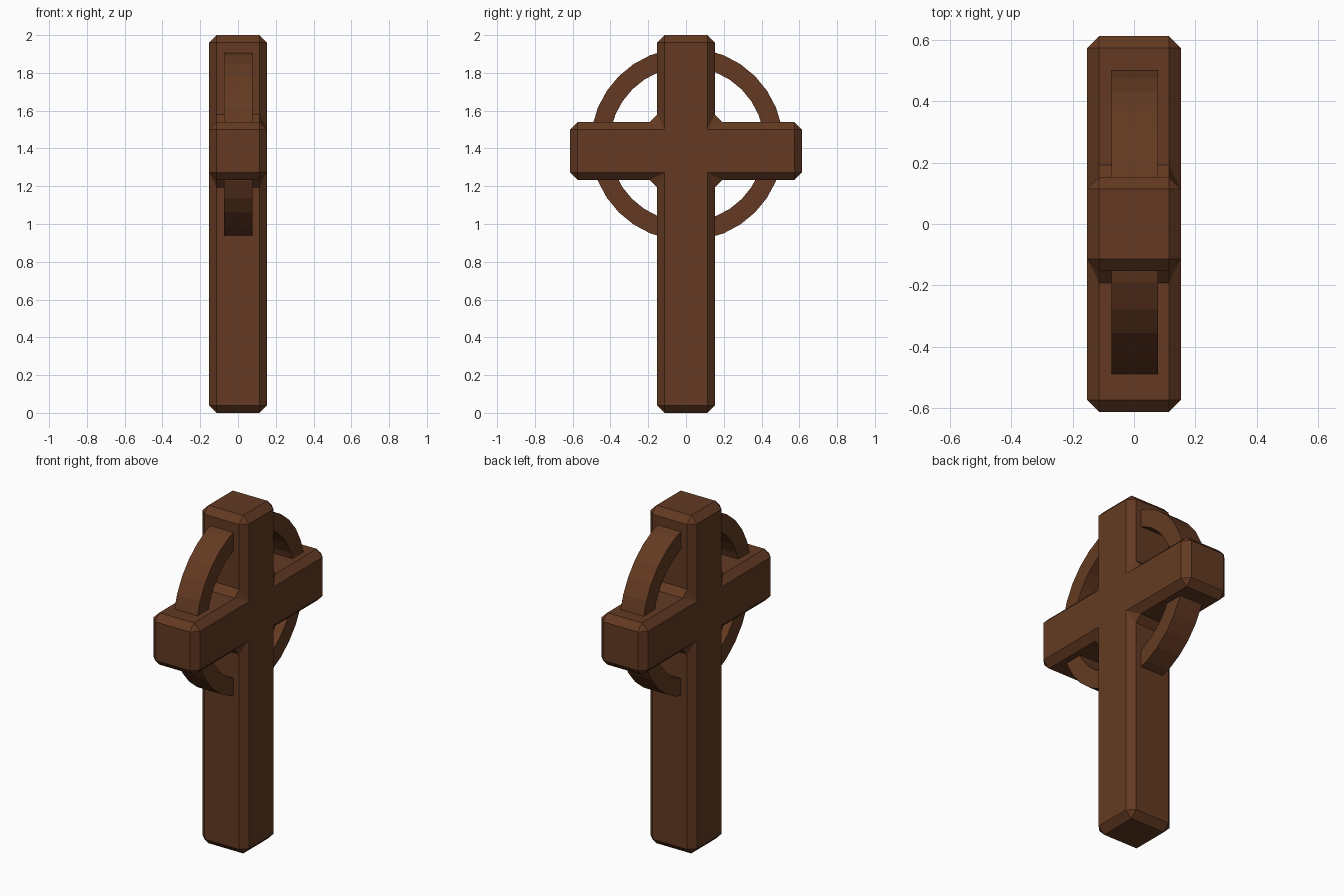
import bpy, bmesh, math

if "Cube" in bpy.data.objects:
    bpy.data.objects.remove(bpy.data.objects["Cube"])

wood = bpy.data.materials.new("brown_wood")
wood.diffuse_color = (0.125, 0.042, 0.016, 1)
wood.use_nodes = True
wood.node_tree.nodes["Principled BSDF"].inputs["Base Color"].default_value = wood.diffuse_color


def make_object(name, bm):
    bmesh.ops.recalc_face_normals(bm, faces=bm.faces[:])
    mesh = bpy.data.meshes.new(name)
    bm.to_mesh(mesh)
    bm.free()
    mesh.materials.append(wood)
    obj = bpy.data.objects.new(name, mesh)
    bpy.context.collection.objects.link(obj)
    return obj


# Cross body: five outline cells extruded in depth, all edges chamfered
H = 0.1525
ys = [-0.613, -H, H, 0.613]
zs = [0.0, 1.233, 1.54, 2.0]
bm = bmesh.new()
grid = {}


def point(i, j):
    if (i, j) not in grid:
        grid[i, j] = bm.verts.new((-H, ys[i], zs[j]))
    return grid[i, j]


for i, j in [(1, 0), (1, 1), (1, 2), (0, 1), (2, 1)]:
    bm.faces.new([point(i, j), point(i + 1, j), point(i + 1, j + 1), point(i, j + 1)])
ext = bmesh.ops.extrude_face_region(bm, geom=bm.faces[:], use_keep_orig=True)
for v in ext["geom"]:
    if isinstance(v, bmesh.types.BMVert):
        v.co.x = H
cross = make_object("cross_body", bm)
bev = cross.modifiers.new("chamfer", 'BEVEL')
bev.width = 0.039
bev.segments = 1
bev.limit_method = 'ANGLE'
bev.angle_limit = math.radians(30)

# Ring: rectangular section swept around the crossing
N, OUTER, INNER, CY, CZ = 32, 0.51, 0.41, 0.005, 1.422
bm = bmesh.new()
loops = []
for k in range(N):
    a = 2 * math.pi * k / N
    loops.append([bm.verts.new((x, CY + r * math.cos(a), CZ + r * math.sin(a)))
                  for x, r in [(-0.073, INNER), (0.078, INNER), (0.078, OUTER), (-0.073, OUTER)]])
for k in range(N):
    p, q = loops[k], loops[(k + 1) % N]
    for m in range(4):
        n = (m + 1) % 4
        bm.faces.new([p[m], p[n], q[n], q[m]])
make_object("ring", bm)
